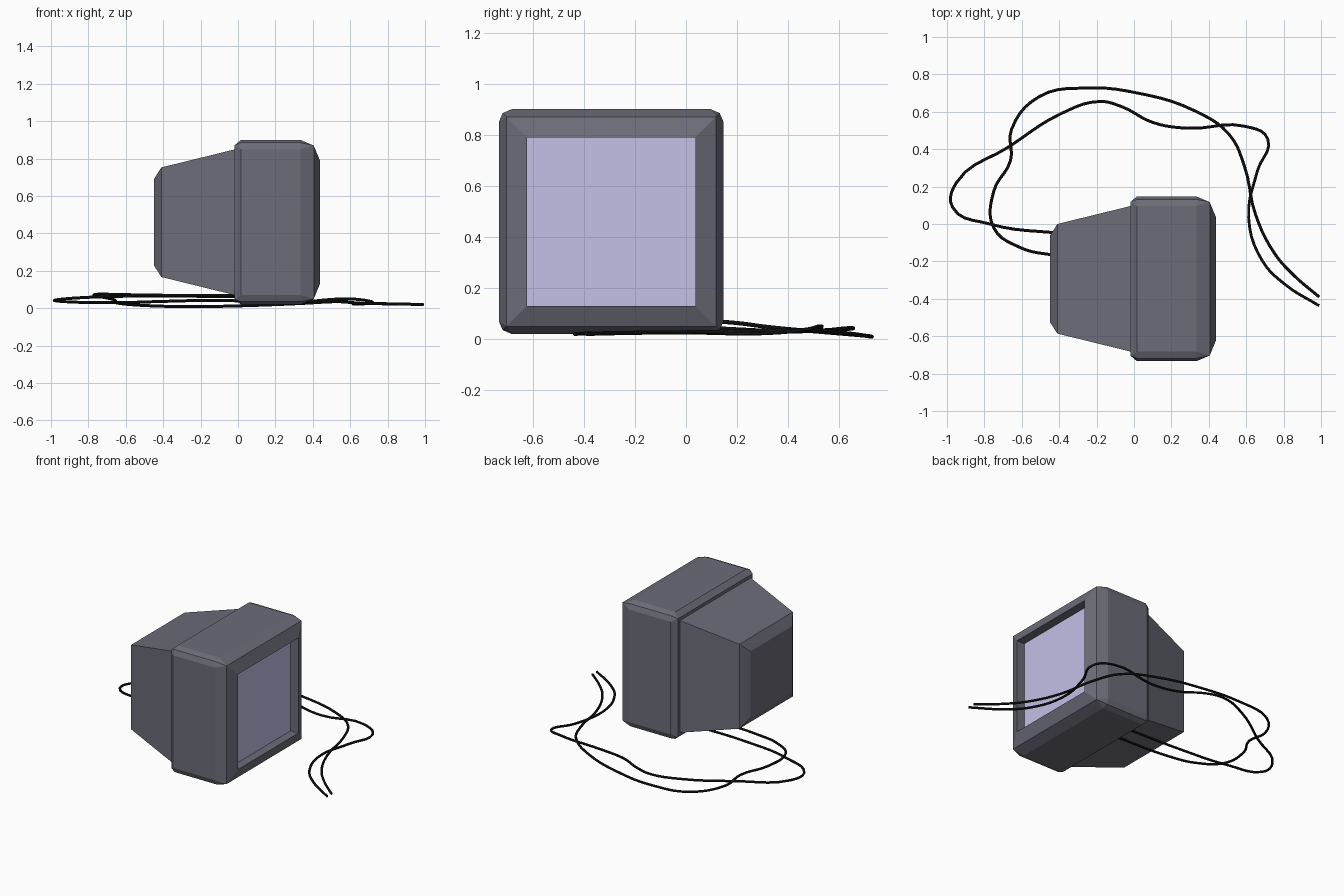
import bpy, bmesh
from mathutils import Vector

if "Cube" in bpy.data.objects:
    bpy.data.objects.remove(bpy.data.objects["Cube"])

CY, CZ = -0.293, 0.46   # centre axis of the monitor, which faces +x


def material(name, rgb):
    m = bpy.data.materials.new(name)
    m.diffuse_color = (*rgb, 1)
    m.use_nodes = True
    m.node_tree.nodes["Principled BSDF"].inputs["Base Color"].default_value = m.diffuse_color
    return m


grey = material("casing_grey", (0.15, 0.15, 0.19))
lilac = material("screen_lilac", (0.55, 0.53, 0.8))
black = material("cable_black", (0.01, 0.01, 0.01))


def ring(x, h, c):
    """Square section of half size h at x, corners rounded by c in two facets."""
    corner = [(h, h - c), (h - 0.3 * c, h - 0.3 * c), (h - c, h)] if c else [(h, h)] * 3
    pts = []
    for k in range(4):
        for a, b in corner:
            for _ in range(k):
                a, b = -b, a
            pts.append(Vector((x, CY + a, CZ + b)))
    return pts


def loft(name, sections, mat, cap_end=True):
    bm = bmesh.new()
    rings = [[bm.verts.new(p) for p in ring(*s)] for s in sections]
    for r0, r1 in zip(rings, rings[1:]):
        for i in range(12):
            j = (i + 1) % 12
            bm.faces.new((r0[i], r0[j], r1[j], r1[i]))
    bm.faces.new(rings[0][::-1])
    if cap_end:
        bm.faces.new(rings[-1])
    bmesh.ops.remove_doubles(bm, verts=bm.verts, dist=1e-5)
    bmesh.ops.recalc_face_normals(bm, faces=bm.faces)
    me = bpy.data.meshes.new(name)
    bm.to_mesh(me)
    bm.free()
    me.materials.append(mat)
    ob = bpy.data.objects.new(name, me)
    bpy.context.collection.objects.link(ob)
    return ob


# Front casing: rounded box, sloped bezel, recess walls
loft("front_casing", [(-0.02, 0.41, 0), (0.015, 0.44, 0.05), (0.335, 0.44, 0.05),
                      (0.405, 0.41, 0), (0.438, 0.33, 0), (0.378, 0.33, 0)], grey, False)

# Tapered rear housing with chamfered back
loft("rear_housing", [(-0.45, 0.23, 0), (-0.41, 0.293, 0), (-0.015, 0.39, 0)], grey)

# Screen panel set into the recess
me = bpy.data.meshes.new("screen")
me.from_pydata([(0.378, CY + a * 0.33, CZ + b * 0.33)
                for a, b in ((-1, -1), (1, -1), (1, 1), (-1, 1))], [], [(0, 1, 2, 3)])
me.materials.append(lilac)
bpy.context.collection.objects.link(bpy.data.objects.new("screen", me))


def cable(name, pts):
    cu = bpy.data.curves.new(name, 'CURVE')
    cu.dimensions = '3D'
    cu.resolution_u = 5
    cu.bevel_depth = 0.008
    cu.bevel_resolution = 2
    cu.use_fill_caps = True
    sp = cu.splines.new('BEZIER')
    sp.bezier_points.add(len(pts) - 1)
    for bp, p in zip(sp.bezier_points, pts):
        bp.co = p
        bp.handle_left_type = bp.handle_right_type = 'AUTO'
    cu.materials.append(black)
    ob = bpy.data.objects.new(name, cu)
    bpy.context.collection.objects.link(ob)
    bpy.context.view_layer.objects.active = ob
    ob.select_set(True)
    bpy.ops.object.convert(target='MESH')
    bpy.ops.object.shade_smooth_by_angle()
    ob.select_set(False)


# Two loose cables leaving the back near the floor
cable("long_loop_cable", [
    (0.0, -0.06, 0.062), (-0.44, -0.045, 0.065), (-0.77, 0.0, 0.06), (-0.97, 0.09, 0.045),
    (-0.95, 0.22, 0.037), (-0.665, 0.415, 0.03), (-0.39, 0.59, 0.037), (-0.185, 0.655, 0.042),
    (-0.065, 0.627, 0.042), (0.1, 0.543, 0.033), (0.285, 0.512, 0.03), (0.595, 0.522, 0.05),
    (0.715, 0.455, 0.035), (0.66, 0.285, 0.022), (0.613, 0.035, 0.025),
    (0.685, -0.195, 0.025), (0.81, -0.325, 0.023), (0.99, -0.437, 0.02)])
cable("short_loop_cable", [
    (0.0, -0.19, 0.068), (-0.45, -0.163, 0.07), (-0.61, -0.125, 0.073), (-0.75, -0.02, 0.075),
    (-0.75, 0.175, 0.065), (-0.66, 0.34, 0.045), (-0.655, 0.505, 0.03), (-0.505, 0.682, 0.015),
    (-0.25, 0.727, 0.009), (0.01, 0.702, 0.013), (0.325, 0.605, 0.025), (0.51, 0.477, 0.035),
    (0.59, 0.31, 0.032), (0.65, 0.05, 0.027), (0.75, -0.155, 0.025), (0.85, -0.27, 0.023),
    (0.99, -0.39, 0.02)])
